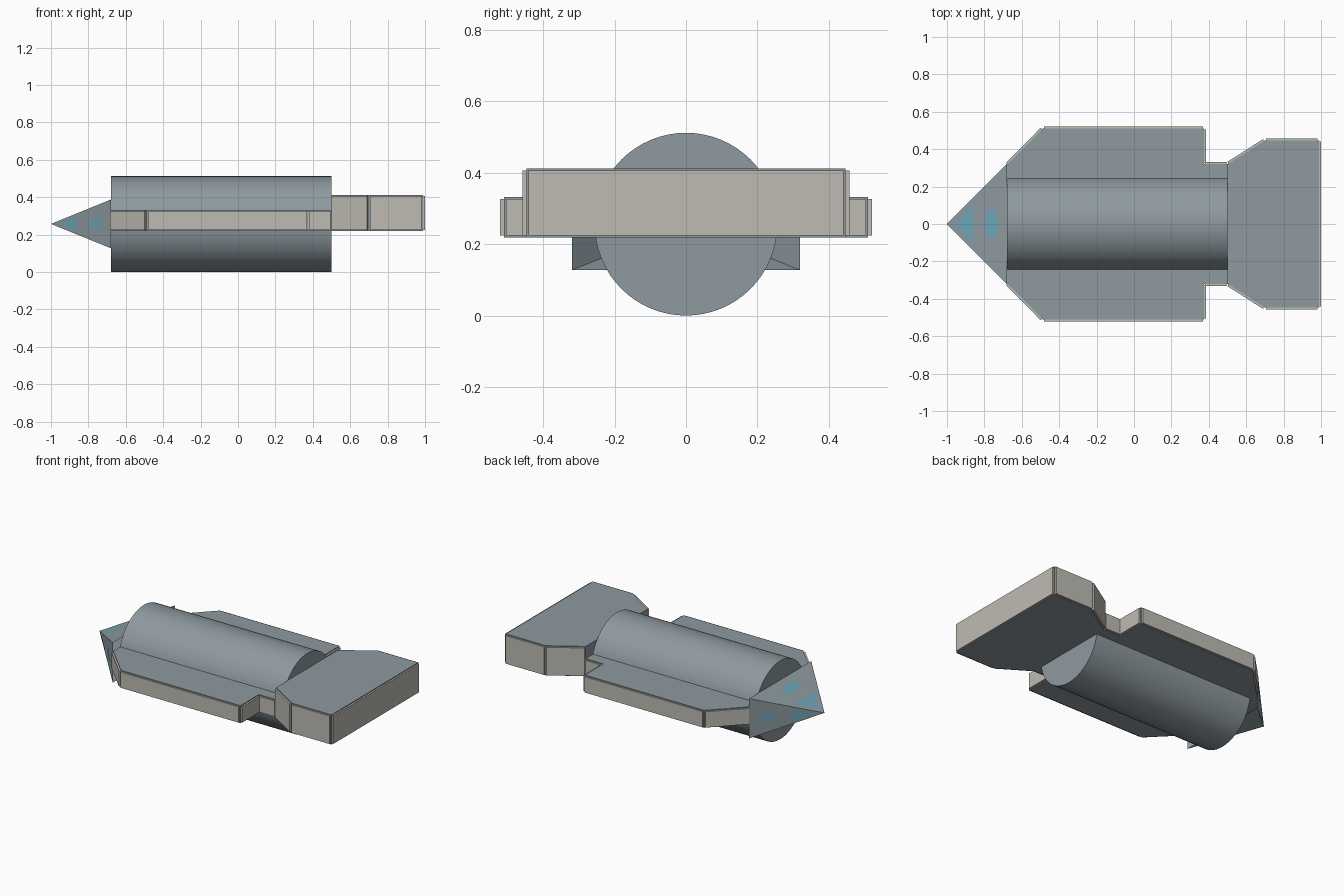
import bpy, bmesh, math

if "Cube" in bpy.data.objects:
    bpy.data.objects.remove(bpy.data.objects["Cube"])

NOSE_X, BASE_X, MID_Z = -1.0, -0.68, 0.257
HALF_W, HALF_H = 0.32, 0.13


def material(name, rgb):
    m = bpy.data.materials.new(name)
    m.diffuse_color = (*rgb, 1)
    m.use_nodes = True
    m.node_tree.nodes["Principled BSDF"].inputs["Base Color"].default_value = m.diffuse_color
    return m


hull = material("hull_grey", (0.27, 0.32, 0.35))
trim = material("edge_beige", (0.52, 0.50, 0.45))
glass = material("window_blue", (0.15, 0.38, 0.48))


def finish(name, bm, *mats):
    me = bpy.data.meshes.new(name)
    bm.to_mesh(me)
    bm.free()
    ob = bpy.data.objects.new(name, me)
    bpy.context.collection.objects.link(ob)
    for m in mats:
        me.materials.append(m)
    return ob


def plate(name, half, z0, z1, skip):
    """Prism from a half outline mirrored in y, with raised beige panels on its rim."""
    outline = half + [(x, -y) for x, y in reversed(half)]
    bm = bmesh.new()
    bottom = bm.faces.new([bm.verts.new((x, y, z0)) for x, y in outline])
    ext = bmesh.ops.extrude_face_region(bm, geom=[bottom])
    for v in ext["geom"]:
        if isinstance(v, bmesh.types.BMVert):
            v.co.z = z1
    bmesh.ops.recalc_face_normals(bm, faces=bm.faces[:])
    rim = [f for f in bm.faces if abs(f.normal.z) < 0.5 and not skip(f)]
    bmesh.ops.inset_individual(bm, faces=rim, thickness=0.008, depth=0)
    for f in rim:
        n = f.normal.copy()
        new = bmesh.ops.extrude_discrete_faces(bm, faces=[f])["faces"][0]
        new.material_index = 1
        for v in new.verts:
            v.co += n * 0.011
        for e in new.edges:
            for g in e.link_faces:
                g.material_index = 1
    return finish(name, bm, hull, trim)


# Body tube lying along x
bpy.ops.mesh.primitive_cylinder_add(vertices=64, radius=0.256, depth=1.18,
                                    location=(-0.09, 0, 0.256),
                                    rotation=(0, math.pi / 2, 0))
tube = bpy.context.object
tube.name = "body_tube"
tube.data.materials.append(hull)
bpy.ops.object.shade_smooth_by_angle(angle=math.radians(30))

# Side wings and the thicker tail; the joint faces stay plain
plate("wings", [(BASE_X, 0.315), (-0.488, 0.51), (0.375, 0.51), (0.375, 0.32), (0.50, 0.32)],
      0.218, 0.332, lambda f: abs(f.normal.x) > 0.9 and abs(f.calc_center_median().y) < 0.1)
plate("tail", [(0.50, 0.32), (0.70, 0.447), (0.988, 0.447)],
      0.218, 0.412, lambda f: f.normal.x < -0.9)

# Nose pyramid, open at the back
bm = bmesh.new()
tip = bm.verts.new((NOSE_X, 0, MID_Z))
ring = [bm.verts.new((BASE_X, sy * HALF_W, MID_Z + sz * HALF_H))
        for sy, sz in ((1, 1), (-1, 1), (-1, -1), (1, -1))]
for i in range(4):
    bm.faces.new((tip, ring[i], ring[(i + 1) % 4]))
bmesh.ops.recalc_face_normals(bm, faces=bm.faces[:])
finish("nose_cone", bm, hull)

# Floor under the nose
bm = bmesh.new()
bm.faces.new([bm.verts.new((x, y, 0.22)) for x, y in
              ((-0.91, 0.09), (BASE_X, 0.318), (BASE_X, -0.318), (-0.91, -0.09))])
finish("nose_floor", bm, hull)

# Window patches on the top and both sides of the nose
shapes = [[(-0.96, 0), (-0.86, -0.10), (-0.86, 0.10)],
          [(-0.79, 0.07), (-0.79, -0.07), (-0.73, -0.07), (-0.73, 0.07)]]
bm = bmesh.new()
for side in (-1, 0, 1):
    c, s = math.cos(side * math.pi / 2), math.sin(side * math.pi / 2)
    for shape in shapes:
        pts = []
        for x, w in shape:
            h = (x - NOSE_X) + 0.002
            y, z = w * c - h * s, w * s + h * c
            pts.append(bm.verts.new((x, y, MID_Z + z * HALF_H / HALF_W)))
        f = bm.faces.new(pts)
        f.normal_update()
        out = f.normal.z * c - f.normal.y * s
        if out < 0:
            f.normal_flip()
finish("nose_windows", bm, glass)
